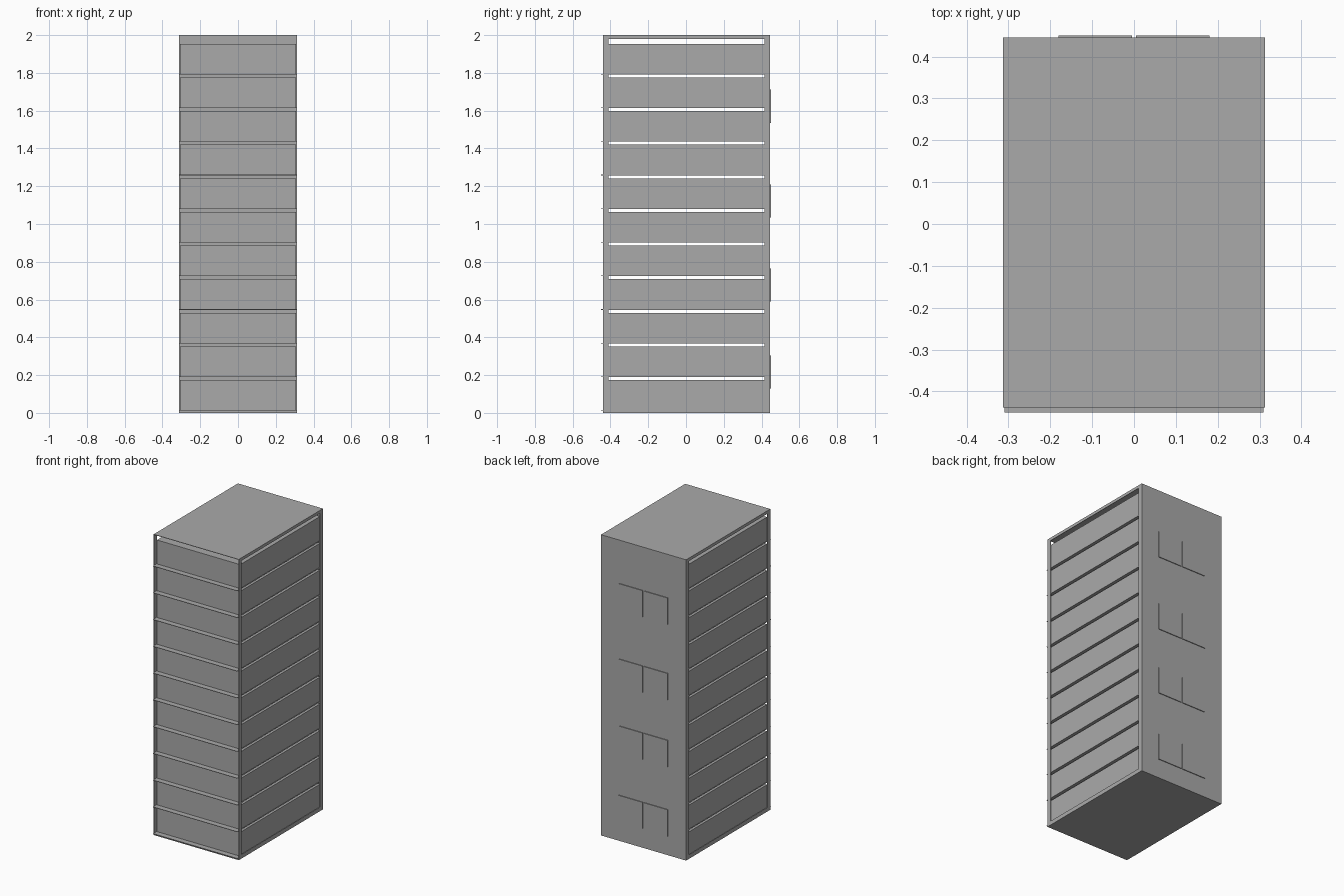
import bpy
import bmesh

if "Cube" in bpy.data.objects:
    bpy.data.objects.remove(bpy.data.objects["Cube"], do_unlink=True)

# One plain grey for the whole cabinet
grey = bpy.data.materials.new("plain grey")
grey.use_nodes = True
colour = (0.4, 0.4, 0.4, 1)
grey.diffuse_color = colour
grey.node_tree.nodes["Principled BSDF"].inputs["Base Color"].default_value = colour


def box(name, x, y, z):
    """Box spanning the three (low, high) ranges."""
    mesh = bpy.data.meshes.new(name)
    bm = bmesh.new()
    bmesh.ops.create_cube(bm, size=1)
    for v in bm.verts:
        for axis, (low, high) in enumerate((x, y, z)):
            v.co[axis] = high if v.co[axis] > 0 else low
    bm.to_mesh(mesh)
    bm.free()
    mesh.materials.append(grey)
    obj = bpy.data.objects.new(name, mesh)
    bpy.context.collection.objects.link(obj)
    return obj


def side_frame(name, x_in, x_out):
    """Thin side sheet with one large rectangular opening."""
    bm = bmesh.new()
    rings = []
    for y0, y1, z0, z1 in ((FRONT, BACK, 0, HEIGHT),
                           (FRONT + 0.03, BACK - 0.03, 0.027, HEIGHT - 0.02)):
        rings.append([bm.verts.new((x_in, y, z)) for y, z in
                      ((y0, z0), (y1, z0), (y1, z1), (y0, z1))])
    outer, inner = rings
    for i in range(4):
        j = (i + 1) % 4
        bm.faces.new((outer[i], outer[j], inner[j], inner[i]))
    solid = bmesh.ops.extrude_face_region(bm, geom=bm.faces[:])
    for v in solid["geom"]:
        if isinstance(v, bmesh.types.BMVert):
            v.co.x = x_out
    bmesh.ops.recalc_face_normals(bm, faces=bm.faces[:])
    mesh = bpy.data.meshes.new(name)
    bm.to_mesh(mesh)
    bm.free()
    mesh.materials.append(grey)
    bpy.context.collection.objects.link(bpy.data.objects.new(name, mesh))


FRONT, BACK, HEIGHT = -0.439, 0.446, 2.0
HALF, SHEET = 0.313, 0.003
INNER = HALF - SHEET

# Cabinet shell: thin top, bottom and back, open front, framed sides
box("top_panel", (-INNER, INNER), (FRONT, BACK), (HEIGHT - SHEET, HEIGHT))
box("bottom_panel", (-INNER, INNER), (FRONT, BACK), (0, SHEET))
box("back_panel", (-INNER, INNER), (BACK - SHEET, BACK), (SHEET, HEIGHT - SHEET))
side_frame("left_side_frame", INNER, HALF)
side_frame("right_side_frame", -INNER, -HALF)

# Stack of drawers, each on a thin tray that sticks out at the front
COUNT, PITCH, DRAWER = 11, 0.178, 0.16
for i in range(COUNT):
    z = 0.014 + i * PITCH
    box(f"drawer_{i + 1}", (-0.306, 0.306), (FRONT + 0.025, BACK - 0.02), (z, z + DRAWER))
    box(f"drawer_tray_{i + 1}", (-0.309, 0.309), (-0.451, BACK - 0.02), (z - 0.002, z + 0.001))

# Pairs of square plates on the back
for row, z in enumerate((0.216, 0.677, 1.122, 1.624)):
    for name, side in (("left", 1), ("right", -1)):
        x = sorted((side * 0.005, side * 0.181))
        box(f"{name}_back_plate_{row + 1}", x, (BACK, 0.451), (z - 0.088, z + 0.088))
